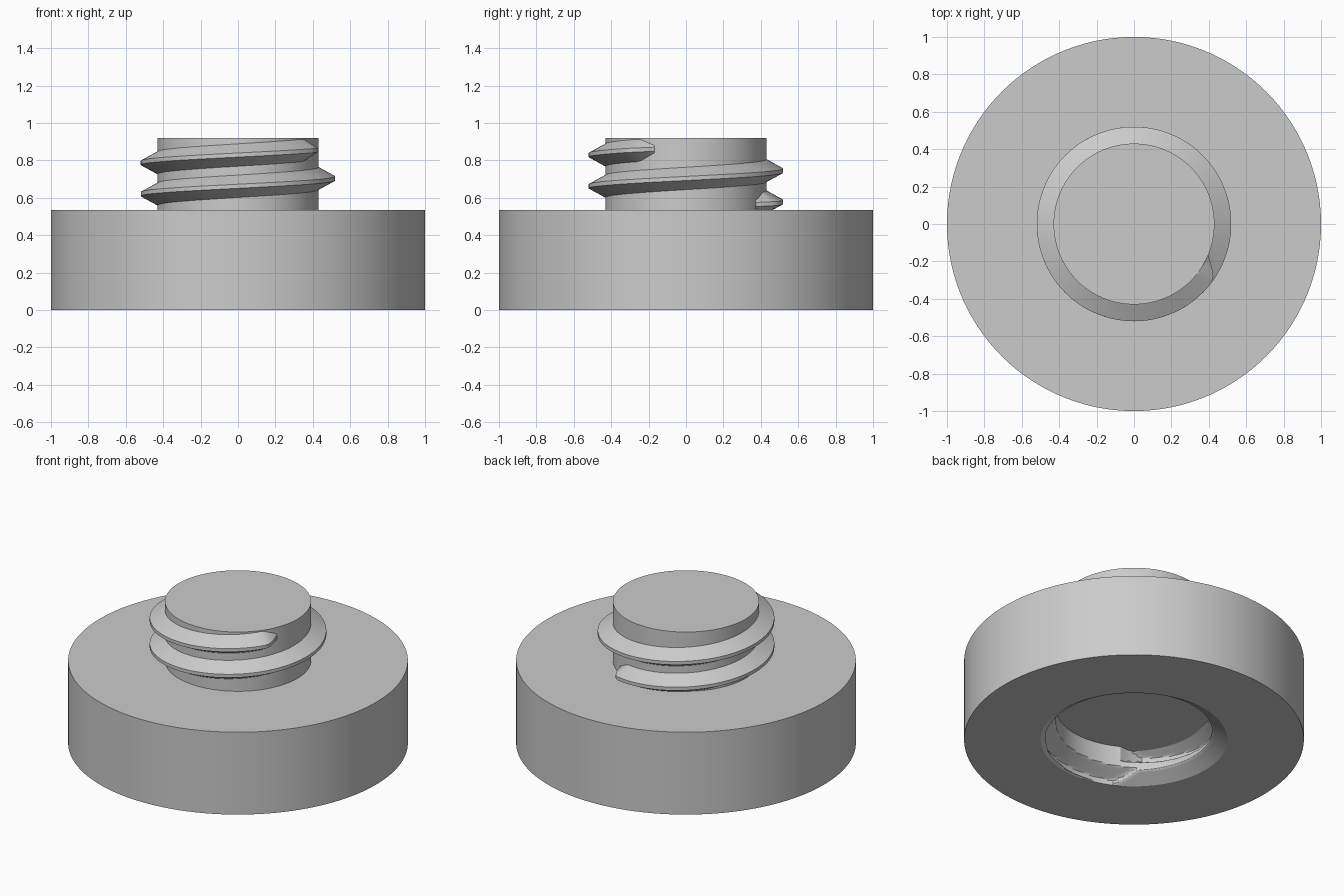
import bpy, bmesh, math

cube = bpy.data.objects.get("Cube")
if cube:
    bpy.data.objects.remove(cube, do_unlink=True)

SEGMENTS = 120
PITCH = 0.167

grey = bpy.data.materials.new("plain_grey")
grey.use_nodes = True
colour = (0.6, 0.6, 0.6, 1)
grey.diffuse_color = colour
grey.node_tree.nodes["Principled BSDF"].inputs["Base Color"].default_value = colour


def skin(name, rings, closed):
    """Join consecutive rings of points with quads and cap both ends."""
    bm = bmesh.new()
    rows = [[bm.verts.new(p) for p in ring] for ring in rings]
    for a, b in zip(rows, rows[1:]):
        n = len(a)
        for i in range(n):
            j = (i + 1) % n
            bm.faces.new((a[i], a[j], b[j], b[i]))
    bm.faces.new(rows[0])
    bm.faces.new(rows[-1])
    bmesh.ops.recalc_face_normals(bm, faces=bm.faces)
    mesh = bpy.data.meshes.new(name)
    bm.to_mesh(mesh)
    bm.free()
    mesh.materials.append(grey)
    obj = bpy.data.objects.new(name, mesh)
    bpy.context.collection.objects.link(obj)
    bpy.ops.object.select_all(action="DESELECT")
    obj.select_set(True)
    bpy.context.view_layer.objects.active = obj
    bpy.ops.object.shade_smooth_by_angle(angle=math.radians(28))
    return obj


def polar(r, angle, z):
    return (r * math.cos(angle), r * math.sin(angle), z)


def ring(radius, z):
    """Circle whose radius may depend on the angle in degrees."""
    points = []
    for i in range(SEGMENTS):
        deg = 360 * i / SEGMENTS
        r = radius(deg) if callable(radius) else radius
        points.append(polar(r, math.radians(deg), z))
    return points


# Threaded socket: bore, lead-in chamfer and a helical groove
BORE, GROOVE, DEPTH = 0.46, 0.55, 0.215
GROOVE_START, GROOVE_END = 228, 600


def socket_radius(deg, z):
    r = max(BORE, GROOVE - 1.6 * z)
    for turn in (0, 360):
        a = deg + turn
        if GROOVE_START <= a <= GROOVE_END:
            centre = 0.05 + PITCH * (a - 315) / 360
            fade = min(1, (a - GROOVE_START) / 15, (GROOVE_END - a) / 15)
            depth = (0.065 - abs(z - centre)) * 1.8
            r = max(r, BORE + min(depth, (GROOVE - BORE) * fade))
    return r


# Body: socket from its ceiling down, then the disc and the stud upwards
ROWS = 36
rings = []
for k in range(ROWS, -1, -1):
    z = DEPTH * k / ROWS
    rings.append(ring(lambda deg, z=z: socket_radius(deg, z), z))
for r, z in ((1, 0), (1, 0.535), (0.43, 0.535), (0.43, 0.92)):
    rings.append(ring(r, z))
skin("body_with_stud_and_socket", rings, True)

# External thread: a trapezoid section swept up a right-handed helix
START, END, STEP = 60, 697, 3.5
steps = round((END - START) / STEP)
sections = []
for i in range(steps + 1):
    deg = START + (END - START) * i / steps
    fade = min(1, (deg - START) / 12, (END - deg) / 12)
    z = 0.62 + PITCH * (deg - 180) / 360
    root = 0.02 + 0.04 * fade
    crest = 0.431 + 0.089 * fade
    section = ((0.41, -root), (0.43, -root), (crest, -0.011),
               (crest, 0.011), (0.43, root), (0.41, root))
    sections.append([polar(r, math.radians(deg), min(z + dz, 0.918))
                     for r, dz in section])
skin("stud_thread", sections, False)
